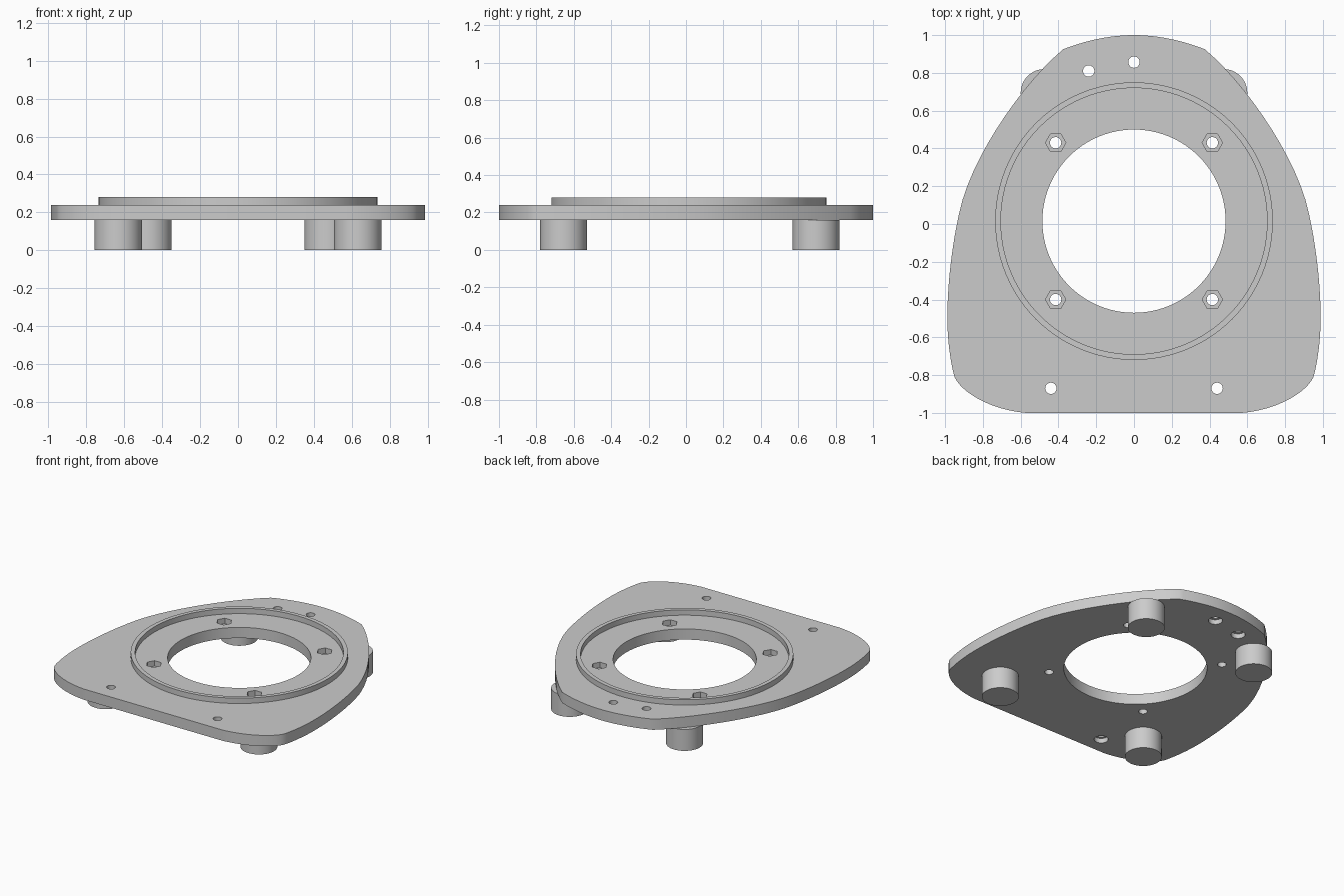
import bpy, bmesh, math
from mathutils import Vector
from mathutils.geometry import interpolate_bezier

cube = bpy.data.objects.get("Cube")
if cube:
    bpy.data.objects.remove(cube, do_unlink=True)

grey = bpy.data.materials.new("light grey")
grey.use_nodes = True
grey.diffuse_color = (0.6, 0.6, 0.6, 1)
grey.node_tree.nodes["Principled BSDF"].inputs["Base Color"].default_value = (0.6, 0.6, 0.6, 1)

BOTTOM, TOP, RIM = 0.16, 0.24, 0.28
CY = 0.015  # centre of the opening and rim


def prism(name, points, z0, z1):
    """Extrude a closed outline from z0 to z1."""
    bm = bmesh.new()
    face = bm.faces.new([bm.verts.new((x, y, z0)) for x, y in points])
    top = bmesh.ops.extrude_face_region(bm, geom=[face])["geom"]
    for v in top:
        if isinstance(v, bmesh.types.BMVert):
            v.co.z = z1
    bmesh.ops.recalc_face_normals(bm, faces=bm.faces)
    mesh = bpy.data.meshes.new(name)
    bm.to_mesh(mesh)
    bm.free()
    mesh.materials.append(grey)
    obj = bpy.data.objects.new(name, mesh)
    bpy.context.collection.objects.link(obj)
    return obj


def disc(name, x, y, r, z0, z1, sides=48):
    ring = [(x + r * math.cos(2 * math.pi * i / sides),
             y + r * math.sin(2 * math.pi * i / sides)) for i in range(sides)]
    return prism(name, ring, z0, z1)


def cut(target, cutters):
    """Subtract every cutter from the target, then discard the cutters."""
    for c in cutters:
        c.hide_render = True
        mod = target.modifiers.new("cut", 'BOOLEAN')
        mod.operation, mod.solver, mod.object = 'DIFFERENCE', 'EXACT', c
    graph = bpy.context.evaluated_depsgraph_get()
    mesh = bpy.data.meshes.new_from_object(target.evaluated_get(graph))
    target.modifiers.clear()
    target.data = mesh
    for c in cutters:
        bpy.data.objects.remove(c, do_unlink=True)


# Half outline of the plate as curve segments, mirrored to the other side
segments = [
    ((0, 1), (.13, 1), (.26, .97), (.375, .925)),
    ((.375, .925), (.59, .745), (.865, .35), (.925, .06)),
    ((.925, .06), (.965, -.12), (.988, -.32), (.988, -.5)),
    ((.988, -.5), (.988, -.62), (.97, -.74), (.95, -.81)),
    ((.95, -.81), (.915, -.89), (.76, -.985), (.57, -1)),
]
half = []
for seg in segments:
    pts = interpolate_bezier(*[Vector((x, y, 0)) for x, y in seg], 14)
    half += [(p.x, p.y) for p in pts[:-1]]
half.append((.57, -1))
outline = half + [(-x, y) for x, y in reversed(half[1:])]
plate = prism("base_plate", outline, BOTTOM, TOP)

# Central opening
cutters = [disc("opening_cutter", 0, CY, 0.485, 0, 1, 96)]

# Four bolt holes with hexagonal nut pockets on top
for sx in (-1, 1):
    for sy in (-1, 1):
        x, y = sx * 0.415, CY + sy * 0.415
        cutters.append(disc("bolt_cutter", x, y, 0.03, 0, 1, 32))
        cutters.append(disc("nut_cutter", x, y, 0.054, 0.2, 1, 6))

# Screw holes counterbored from below
for x, y in ((0, .857), (-.24, .81), (-.44, -.87), (.44, -.87)):
    cutters.append(disc("screw_cutter", x, y, 0.03, 0, 1, 32))
    cutters.append(disc("counterbore_cutter", x, y, 0.048, 0, 0.195, 32))
cut(plate, cutters)

# Raised locating rim
rim = disc("raised_rim", 0, CY, 0.735, TOP, RIM, 96)
cut(rim, [disc("rim_cutter", 0, CY, 0.705, 0, 1, 96)])

# Four round feet
parts = [plate, rim]
for side, sx in (("left", 1), ("right", -1)):
    parts.append(disc("front_foot_" + side, sx * 0.632, -0.655, 0.125, 0, BOTTOM))
    parts.append(disc("back_foot_" + side, sx * 0.475, 0.695, 0.125, 0, BOTTOM))

# Smooth walls, crisp edges
bpy.ops.object.select_all(action='DESELECT')
for obj in parts:
    obj.select_set(True)
bpy.context.view_layer.objects.active = plate
bpy.ops.object.shade_smooth_by_angle(angle=math.radians(30))
